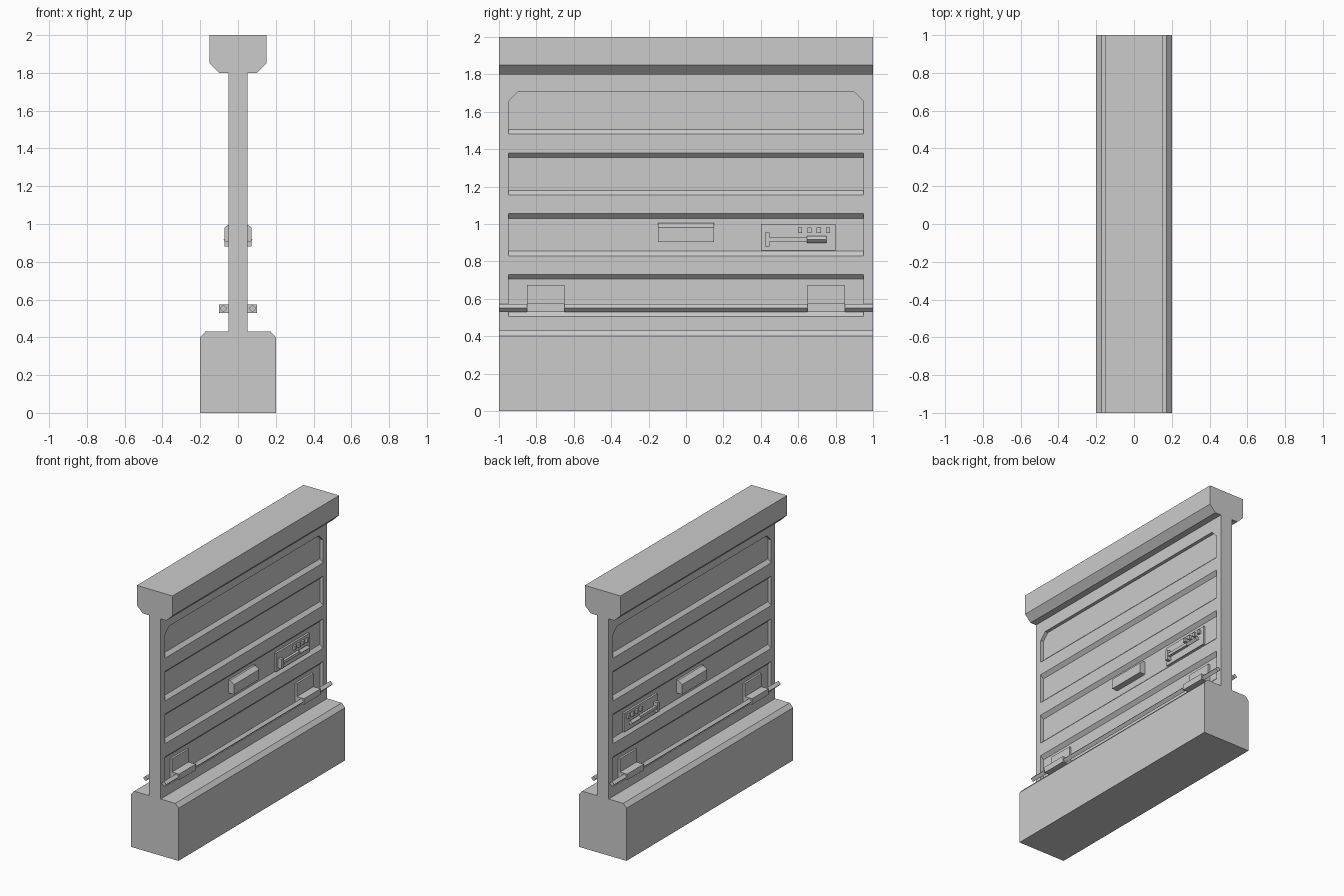
import bpy, bmesh

if "Cube" in bpy.data.objects:
    bpy.data.objects.remove(bpy.data.objects["Cube"])


def prism(bm, pts, y0, y1):
    """Extrude an (x, z) profile along y."""
    rings = [[bm.verts.new((x, y, z)) for x, z in pts] for y in (y0, y1)]
    n = len(pts)
    bm.faces.new(rings[0])
    bm.faces.new(rings[1][::-1])
    for i in range(n):
        j = (i + 1) % n
        bm.faces.new((rings[0][i], rings[1][i], rings[1][j], rings[0][j]))


def rect(x0, x1, z0, z1):
    return [(x0, z0), (x1, z0), (x1, z1), (x0, z1)]


def diamond(x, z, r):
    return [(x - r, z), (x, z - r), (x + r, z), (x, z + r)]


def finish(name, bm, mirror=True):
    bmesh.ops.recalc_face_normals(bm, faces=bm.faces[:])
    me = bpy.data.meshes.new(name)
    bm.to_mesh(me)
    bm.free()
    ob = bpy.data.objects.new(name, me)
    bpy.context.collection.objects.link(ob)
    if mirror:
        m = ob.modifiers.new("mirror", 'MIRROR')
        m.use_mirror_merge = False
    return ob


def part(name, pieces):
    bm = bmesh.new()
    for pts, y0, y1 in pieces:
        prism(bm, pts, y0, y1)
    return finish(name, bm)


# wall body: plinth, thin web and cap in one profile
half = [(0.2, 0), (0.2, 0.4), (0.173, 0.43), (0.05, 0.43), (0.05, 1.8),
        (0.1, 1.8), (0.15, 1.85), (0.15, 2)]
bm = bmesh.new()
prism(bm, half + [(-x, z) for x, z in half[::-1]], -1, 1)
wall = finish("wall", bm, False)

# recess cutters on both faces
D = 0.025
bm = bmesh.new()
for s in (1, -1):
    # lower three panels: sloped top and bottom
    for z0, z1 in ((0.505, 0.73), (0.83, 1.055), (1.155, 1.38)):
        prism(bm, [(s * D, z0 + D), (s * 3 * D, z0 - D),
                   (s * 3 * D, z1 + D), (s * D, z1 - D)], -0.95, 0.95)
    # top panel: sloped bottom, clipped top corners
    outline = [(0.95, None), (0.95, 1.655), (0.90, 1.705),
               (-0.90, 1.705), (-0.95, 1.655), (-0.95, None)]
    rings = [[bm.verts.new((s * x, y, z or zb)) for y, z in outline]
             for x, zb in ((D, 1.48 + D), (3 * D, 1.48 - D))]
    bm.faces.new(rings[0])
    bm.faces.new(rings[1][::-1])
    for i in range(6):
        j = (i + 1) % 6
        bm.faces.new((rings[0][i], rings[1][i], rings[1][j], rings[0][j]))
cutter = finish("recess_cutter", bm, False)
cutter.hide_render = True
mod = wall.modifiers.new("recesses", 'BOOLEAN')
mod.operation = 'DIFFERENCE'
mod.solver = 'EXACT'
mod.object = cutter
bpy.context.view_layer.objects.active = wall
wall.select_set(True)
bpy.ops.object.modifier_apply(modifier=mod.name)
bpy.data.objects.remove(cutter)

# pipes along the foot of the wall and their brackets
part("pipe", [(diamond(0.077, 0.552, 0.02), -1, 1)])
part("pipe_bracket", [
    ([(0.02, 0.53), (0.1, 0.53), (0.1, 0.575), (0.04, 0.575),
      (0.04, 0.675), (0.02, 0.675)], c - 0.1, c + 0.1)
    for c in (-0.75, 0.75)])

# central grab handle
part("grab_handle", [([(0.02, 0.905), (0.072, 0.905), (0.072, 0.98),
                       (0.04, 1.005), (0.02, 1.005)], -0.15, 0.15)])

# control panel with lever and buttons
part("control_plate", [(rect(0.02, 0.04, 0.858, 1.0), 0.4, 0.8)])
part("lever", [
    (rect(0.035, 0.072, 0.88, 0.955), 0.422, 0.446),
    (rect(0.046, 0.066, 0.906, 0.928), 0.446, 0.65),
    (diamond(0.058, 0.917, 0.018), 0.648, 0.752)])
part("buttons", [(rect(0.035, 0.058, 0.952, 0.98), y - 0.011, y + 0.011)
                 for y in (0.61, 0.66, 0.71, 0.76)])
